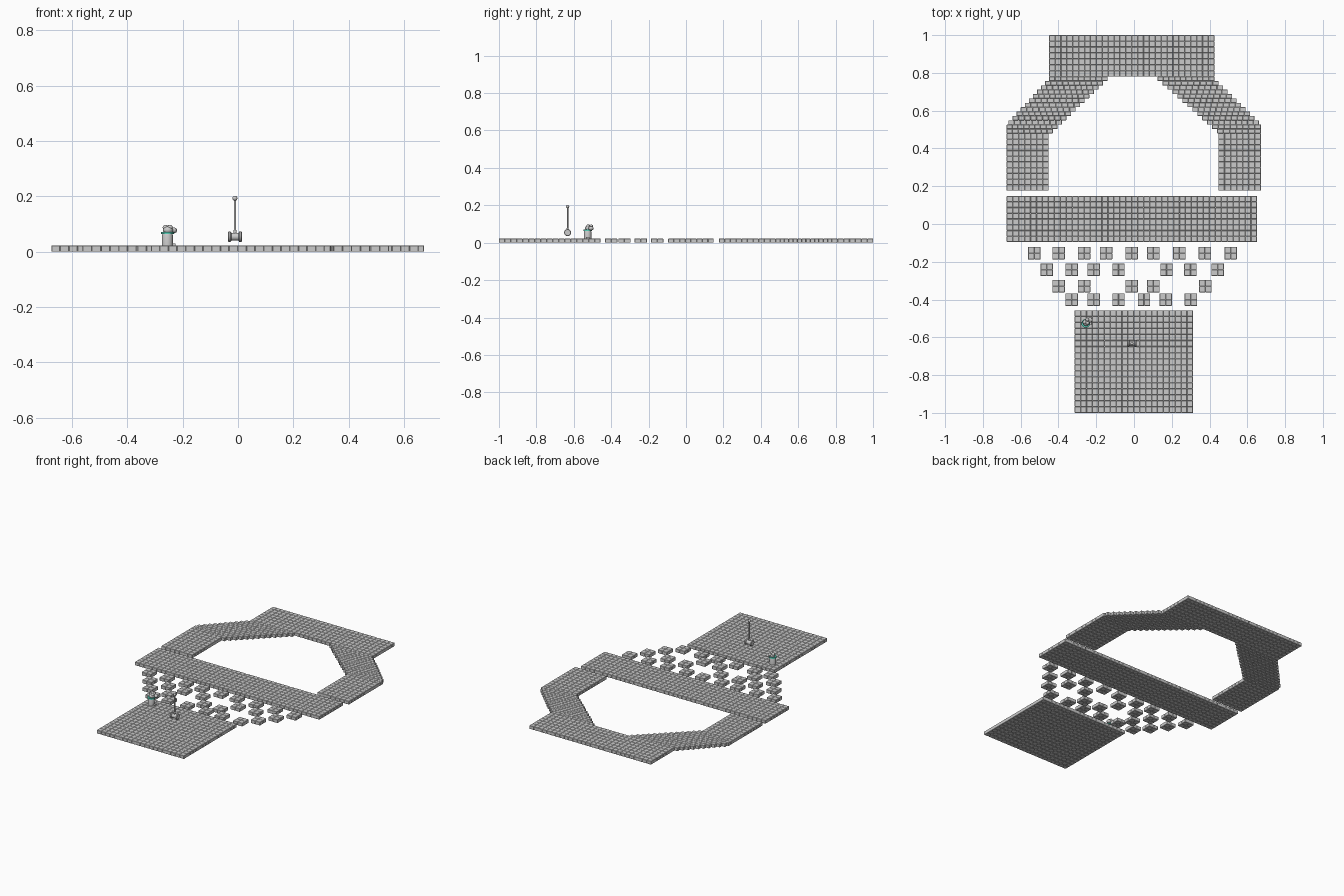
import bpy, bmesh, math
from mathutils import Matrix, Vector

if "Cube" in bpy.data.objects:
    bpy.data.objects.remove(bpy.data.objects["Cube"])

TOP = 0.022      # slab thickness
TILE = 0.0314    # paving block size


def finish(name, bm, mat=None, smooth=False):
    me = bpy.data.meshes.new(name)
    bm.to_mesh(me)
    bm.free()
    ob = bpy.data.objects.new(name, me)
    bpy.context.collection.objects.link(ob)
    if mat:
        me.materials.append(mat)
    if smooth:
        bpy.ops.object.select_all(action='DESELECT')
        ob.select_set(True)
        bpy.context.view_layer.objects.active = ob
        bpy.ops.object.shade_smooth_by_angle()
    return ob


def add_box(bm, x0, x1, y0, y1, z0, z1):
    m = Matrix.Translation(((x0 + x1) / 2, (y0 + y1) / 2, (z0 + z1) / 2)) \
        @ Matrix.Diagonal((x1 - x0, y1 - y0, z1 - z0, 1))
    bmesh.ops.create_cube(bm, size=1, matrix=m)


def add_tiles(bm, x0, x1, y0, y1):
    nx = max(1, round((x1 - x0) / TILE))
    ny = max(1, round((y1 - y0) / TILE))
    dx, dy = (x1 - x0) / nx, (y1 - y0) / ny
    for i in range(nx):
        for j in range(ny):
            add_box(bm, x0 + i * dx, x0 + (i + 1) * dx,
                    y0 + j * dy, y0 + (j + 1) * dy, 0, TOP)


def paving(name, rects):
    bm = bmesh.new()
    for r in rects:
        add_tiles(bm, *r)
    bmesh.ops.bevel(bm, geom=bm.edges[:], offset=0.0015, segments=1, affect='EDGES')
    finish(name, bm)


# Main platforms
paving("front_platform", [(-0.314, 0.312, -1.0, -0.457)])
paving("middle_walkway", [(-0.674, 0.651, -0.095, 0.148)])
paving("back_platform", [(-0.449, 0.425, 0.78, 1.0)])
paving("left_walkway", [(-0.674, -0.452, 0.177, 0.48)])
paving("right_walkway", [(0.447, 0.672, 0.177, 0.48)])

# Stepped diagonal walkways joining the sides to the back
ROWS = 13
for name, s, out_top, out_low, in_top, in_low in (
        ("left_diagonal", -1, 0.449, 0.674, 0.14, 0.43),
        ("right_diagonal", 1, 0.425, 0.672, 0.125, 0.44)):
    rects = []
    h = 0.30 / ROWS
    for k in range(ROWS):
        t = k / (ROWS - 1)
        y1 = 0.78 - k * h
        o = out_top + (out_low - out_top) * min(1, t * 1.15)
        i = in_top + (in_low - in_top) * t
        rects.append((min(s * i, s * o), max(s * i, s * o), y1 - h, y1))
    paving(name, rects)

# Stepping stones, four staggered rows
rows = {
    -0.154: (-0.528, -0.399, -0.264, -0.148, -0.013, 0.103, 0.24, 0.375, 0.512),
    -0.242: (-0.462, -0.33, -0.214, -0.082, 0.172, 0.299, 0.443),
    -0.329: (-0.399, -0.264, -0.013, 0.103, 0.378),
    -0.400: (-0.33, -0.214, -0.082, 0.053, 0.168, 0.301)}
R = 0.033
paving("stepping_stones", [(x - R, x + R, y - R, y + R)
                           for y, xs in rows.items() for x in xs])


def lathe(name, profile, loc, axis='Z', sides=20, mat=None):
    """Revolve (radius, height) points round an axis."""
    bm = bmesh.new()
    vs = [bm.verts.new((r, 0, z)) for r, z in profile]
    es = [bm.edges.new(p) for p in zip(vs, vs[1:])]
    bmesh.ops.spin(bm, geom=vs + es, cent=(0, 0, 0), axis=(0, 0, 1),
                   angle=2 * math.pi, steps=sides)
    bmesh.ops.remove_doubles(bm, verts=bm.verts[:], dist=1e-5)
    bmesh.ops.recalc_face_normals(bm, faces=bm.faces[:])
    rot = Matrix.Rotation(math.pi / 2, 4, 'Y') if axis == 'X' else Matrix()
    bm.transform(Matrix.Translation(loc) @ rot)
    return finish(name, bm, mat, True)


def ball(name, loc, size, mat=None):
    bm = bmesh.new()
    bmesh.ops.create_uvsphere(bm, u_segments=16, v_segments=10, radius=1)
    bm.transform(Matrix.Translation(loc) @ Matrix.Diagonal((*size, 1)))
    return finish(name, bm, mat, True)


# Floating mallet: flanged head, long handle and knob
MX, MY = -0.011, -0.633
lathe("mallet_head", [(0, -0.025), (0.016, -0.025), (0.019, -0.022), (0.019, -0.016),
                      (0.014, -0.013), (0.014, 0.013), (0.019, 0.016), (0.019, 0.022),
                      (0.016, 0.025), (0, 0.025)], (MX, MY, 0.054), 'X')
lathe("mallet_handle", [(0, 0.05), (0.006, 0.05), (0.006, 0.076), (0.0035, 0.08),
                        (0.0035, 0.19), (0, 0.19)], (MX, MY, 0), sides=12)
ball("mallet_knob", (MX, MY, 0.193), (0.009, 0.009, 0.009))

# Small figure on the corner of the front platform
teal = bpy.data.materials.new("teal")
teal.diffuse_color = (0.1, 0.65, 0.5, 1)
teal.use_nodes = True
teal.node_tree.nodes["Principled BSDF"].inputs["Base Color"].default_value = teal.diffuse_color
FX, FY = -0.255, -0.526
lathe("figure_body", [(0, TOP), (0.02, TOP), (0.02, 0.058), (0.018, 0.064), (0, 0.064)],
      (FX, FY, 0))
lathe("figure_collar", [(0, 0.063), (0.023, 0.063), (0.023, 0.071), (0, 0.071)],
      (FX, FY, 0), mat=teal)
ball("figure_head", (FX + 0.002, FY + 0.004, 0.078), (0.018, 0.018, 0.014))
ball("figure_muzzle", (FX + 0.022, FY + 0.018, 0.077), (0.013, 0.014, 0.011))
for i, (dx, dy) in enumerate(((-0.007, 0.006), (0.008, 0.02), (0.009, 0.002))):
    ball(f"figure_tuft_{i + 1}", (FX + dx, FY + dy, 0.087), (0.01, 0.01, 0.01))
bm = bmesh.new()
add_box(bm, FX + 0.008, FX + 0.03, FY - 0.008, FY + 0.01, TOP, TOP + 0.008)
finish("figure_foot", bm)
